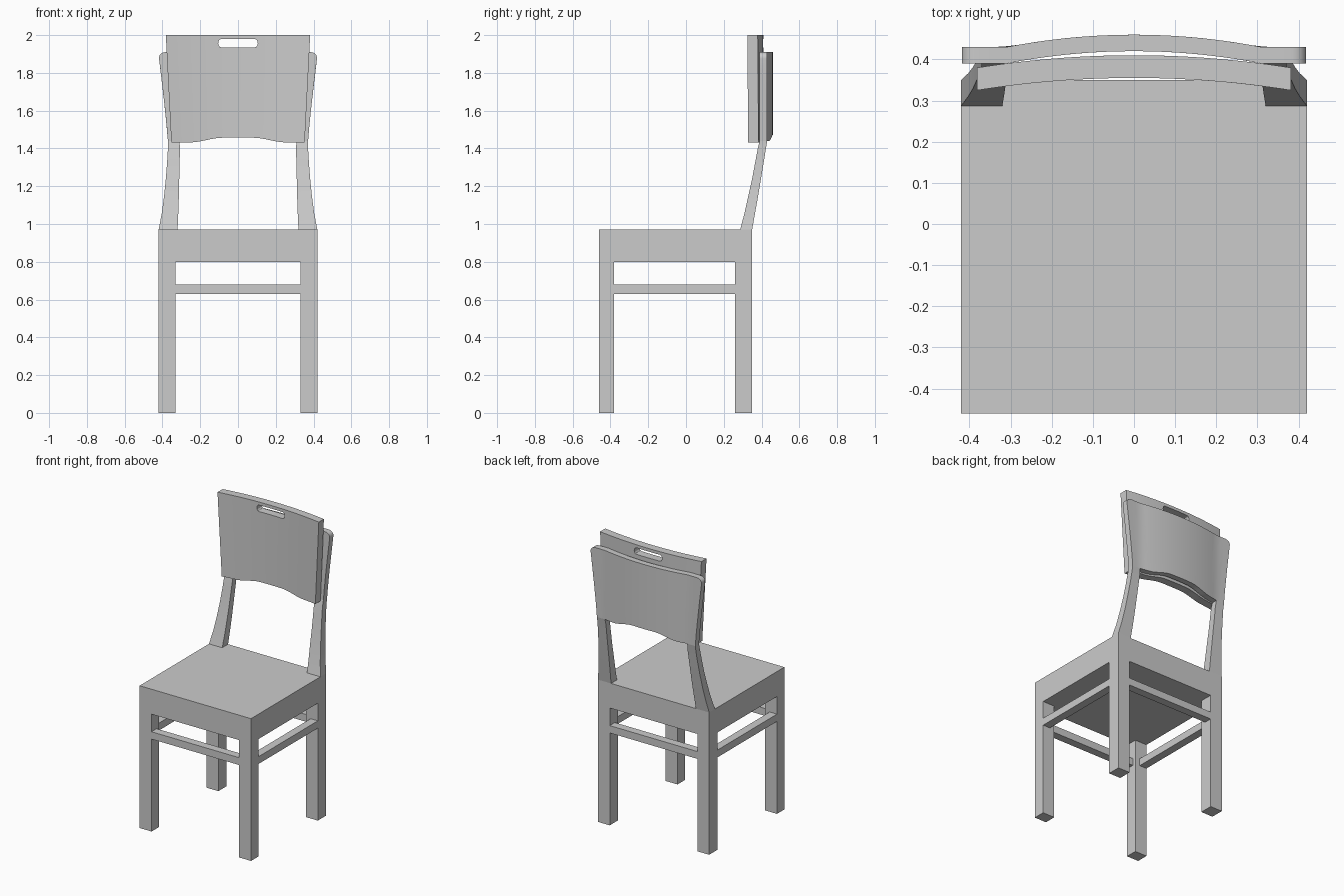
import bpy, bmesh, math

if "Cube" in bpy.data.objects:
    bpy.data.objects.remove(bpy.data.objects["Cube"])


def new_object(name, bm, smooth=False):
    bmesh.ops.recalc_face_normals(bm, faces=bm.faces)
    mesh = bpy.data.meshes.new(name)
    bm.to_mesh(mesh)
    bm.free()
    ob = bpy.data.objects.new(name, mesh)
    bpy.context.collection.objects.link(ob)
    if smooth:
        bpy.ops.object.select_all(action='DESELECT')
        ob.select_set(True)
        bpy.context.view_layer.objects.active = ob
        bpy.ops.object.shade_smooth_by_angle(angle=math.radians(25))
    return ob


def box(name, x0, x1, y0, y1, z0, z1):
    bm = bmesh.new()
    bmesh.ops.create_cube(bm, size=1)
    for v in bm.verts:
        v.co = ((x0 + x1) / 2 + v.co.x * (x1 - x0),
                (y0 + y1) / 2 + v.co.y * (y1 - y0),
                (z0 + z1) / 2 + v.co.z * (z1 - z0))
    return new_object(name, bm)


def loft(name, rings, smooth=True):
    """Skin a list of closed rings and cap both ends."""
    bm = bmesh.new()
    vs = [[bm.verts.new(p) for p in ring] for ring in rings]
    n = len(vs[0])
    for a, b in zip(vs, vs[1:]):
        for i in range(n):
            j = (i + 1) % n
            bm.faces.new((a[i], a[j], b[j], b[i]))
    bm.faces.new(vs[0])
    bm.faces.new(vs[-1])
    return new_object(name, bm, smooth)


def panel(name, us, bottom, top, width, front_y, thick, rows):
    """Bowed board made of vertical columns running from left to right."""
    rings = []
    for u in us:
        b, t = bottom(u), top(u)
        col = []
        for k in range(rows + 1):
            z = b + (t - b) * k / rows
            x = u * width(z)
            col.append((x, front_y(x), z))
        rings.append(col + [(x, y + thick, z) for x, y, z in reversed(col)])
    return loft(name, rings)


def arch(x, rise):
    t = min(max((0.25 - abs(x)) / 0.17, 0), 1)
    return rise * t * t * (3 - 2 * t)


# Seat block
box("seat", -0.42, 0.42, -0.46, 0.35, 0.80, 0.97)

# Legs and side stretchers, left and right
for side, s in (("left", -1), ("right", 1)):
    xa, xb = sorted((s * 0.33, s * 0.42))
    box(f"front_leg_{side}", xa, xb, -0.46, -0.38, 0, 0.80)
    box(f"back_leg_{side}", xa, xb, 0.26, 0.35, 0, 0.80)
    xa, xb = sorted((s * 0.365, s * 0.42))
    box(f"side_stretcher_{side}", xa, xb, -0.38, 0.26, 0.63, 0.68)

    # Curved back post: z, inner x, outer x, front y, back y
    levels = [(0.97, 0.32, 0.42, 0.287, 0.35), (1.06, 0.316, 0.403, 0.31, 0.366),
              (1.15, 0.313, 0.391, 0.33, 0.382), (1.24, 0.311, 0.382, 0.35, 0.397),
              (1.33, 0.309, 0.375, 0.367, 0.412), (1.40, 0.307, 0.371, 0.38, 0.423),
              (1.44, 0.31, 0.371, 0.39, 0.43)]
    loft(f"back_post_{side}", [[(s * xi, yf, z), (s * xo, yf, z), (s * xo, yb, z), (s * xi, yb, z)]
                               for z, xi, xo, yf, yb in levels])

# Front and back stretchers
box("front_stretcher", -0.33, 0.33, -0.46, -0.405, 0.63, 0.68)
box("back_stretcher", -0.33, 0.33, 0.295, 0.35, 0.63, 0.68)


# Rear back panel with rounded top corners
def rear_top(u):
    d = min(max((abs(u) * 0.42 - 0.385) / 0.035, 0), 1)
    return 1.91 - 0.035 * (1 - math.sqrt(1 - d * d))


half = [0.31 / 0.42 * i / 10 for i in range(11)] + [0.83]
half += [(0.385 + 0.035 * math.sin(math.radians(a))) / 0.42 for a in (0, 18, 36, 54, 72, 90)]
rear_us = [-u for u in half[:0:-1]] + half
panel("rear_back_panel", rear_us,
      lambda u: 1.44 + arch(u * 0.37, 0.03), rear_top,
      lambda z: 0.371 + 0.049 * min(max((z - 1.44) / 0.45, 0), 1) ** 1.15,
      lambda x: 0.39 + 0.03 * max(0, 1 - (x / 0.31) ** 2), 0.04, 6)

# Front back panel, bowed, with an arched lower edge
front = panel("front_back_panel", [i / 14 - 1 for i in range(29)],
              lambda u: 1.432 + arch(u * 0.35, 0.025), lambda u: 2.0,
              lambda z: 0.353 + 0.029 * (z - 1.432) / 0.568,
              lambda x: 0.325 + 0.03 * (1 - (x / 0.38) ** 2), 0.055, 1)

# Rounded hand slot cut through the front panel
ring = []
for cx, start in ((0.089, -90), (-0.089, 90)):
    for k in range(7):
        a = math.radians(start + 30 * k)
        ring.append((cx + 0.016 * math.cos(a), 1.957 + 0.022 * math.sin(a)))
cutter = loft("slot_cutter", [[(x, y, z) for x, z in ring] for y in (0.2, 0.6)], False)
cutter.hide_render = True
mod = front.modifiers.new("slot", 'BOOLEAN')
mod.object = cutter
mod.operation = 'DIFFERENCE'
mod.solver = 'EXACT'
bpy.ops.object.select_all(action='DESELECT')
front.select_set(True)
bpy.context.view_layer.objects.active = front
bpy.ops.object.modifier_apply(modifier="slot")
bpy.data.objects.remove(cutter)
bpy.ops.object.shade_smooth_by_angle(angle=math.radians(25))
